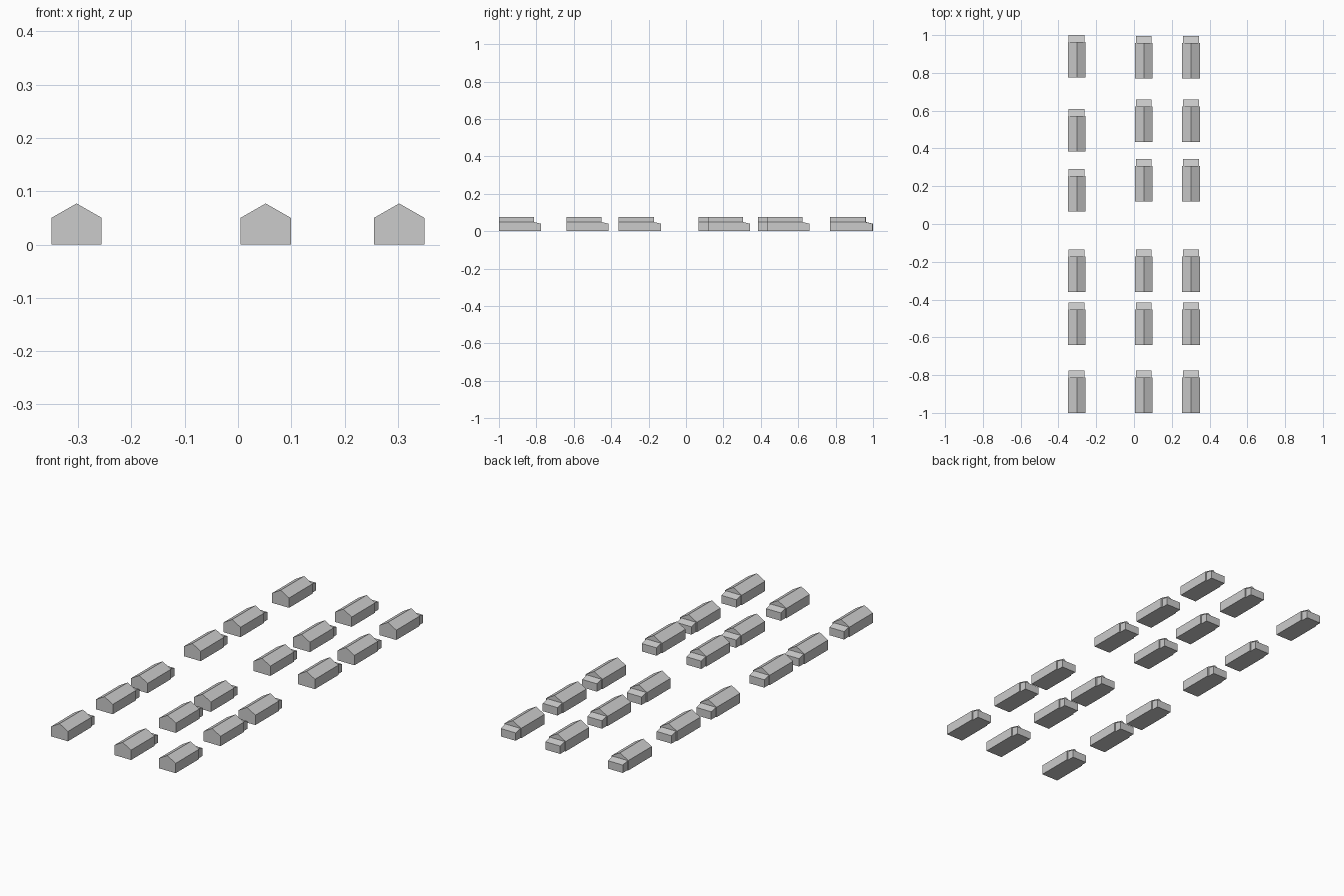
import bpy, bmesh

if "Cube" in bpy.data.objects:
    bpy.data.objects.remove(bpy.data.objects["Cube"])

W, WALL, RIDGE = 0.0945, 0.05, 0.077      # main body cross-section
LENGTH, TOTAL = 0.188, 0.225              # body length, length with rear annex
ANNEX_W = 0.083


def prism(bm, profile, to_a, to_b):
    """Closed solid from a profile swept between two mapped ends."""
    a = [bm.verts.new(to_a(p)) for p in profile]
    b = [bm.verts.new(to_b(p)) for p in profile]
    n = len(profile)
    bm.faces.new(a)
    bm.faces.new(b[::-1])
    for i in range(n):
        j = (i + 1) % n
        bm.faces.new((a[j], a[i], b[i], b[j]))


def house_mesh():
    bm = bmesh.new()
    # gabled body, front wall at y = 0
    h = W / 2
    gable = [(-h, 0), (h, 0), (h, WALL), (0, RIDGE), (-h, WALL)]
    prism(bm, gable, lambda p: (p[0], 0, p[1]), lambda p: (p[0], LENGTH, p[1]))
    # lean-to annex at the back
    a = ANNEX_W / 2
    side = [(LENGTH, 0), (TOTAL, 0), (TOTAL, 0.040), (LENGTH, 0.049)]
    prism(bm, side, lambda p: (-a - 0.001, p[0], p[1]), lambda p: (a - 0.001, p[0], p[1]))
    bmesh.ops.recalc_face_normals(bm, faces=bm.faces)
    me = bpy.data.meshes.new("house")
    bm.to_mesh(me)
    bm.free()
    return me


# three streets of six houses: x centre and front-wall y positions
mesh = house_mesh()
south = [-1.0, -0.640, -0.360]
rows = {
    -0.303: south + [0.066, 0.385, 0.775],
    0.052: south + [0.118, 0.435, 0.771],
    0.3025: south + [0.118, 0.435, 0.771],
}
for r, (x, ys) in enumerate(rows.items(), 1):
    for i, y in enumerate(ys, 1):
        ob = bpy.data.objects.new(f"house_row{r}_{i}", mesh)
        ob.location = (x, y, 0)
        bpy.context.collection.objects.link(ob)
